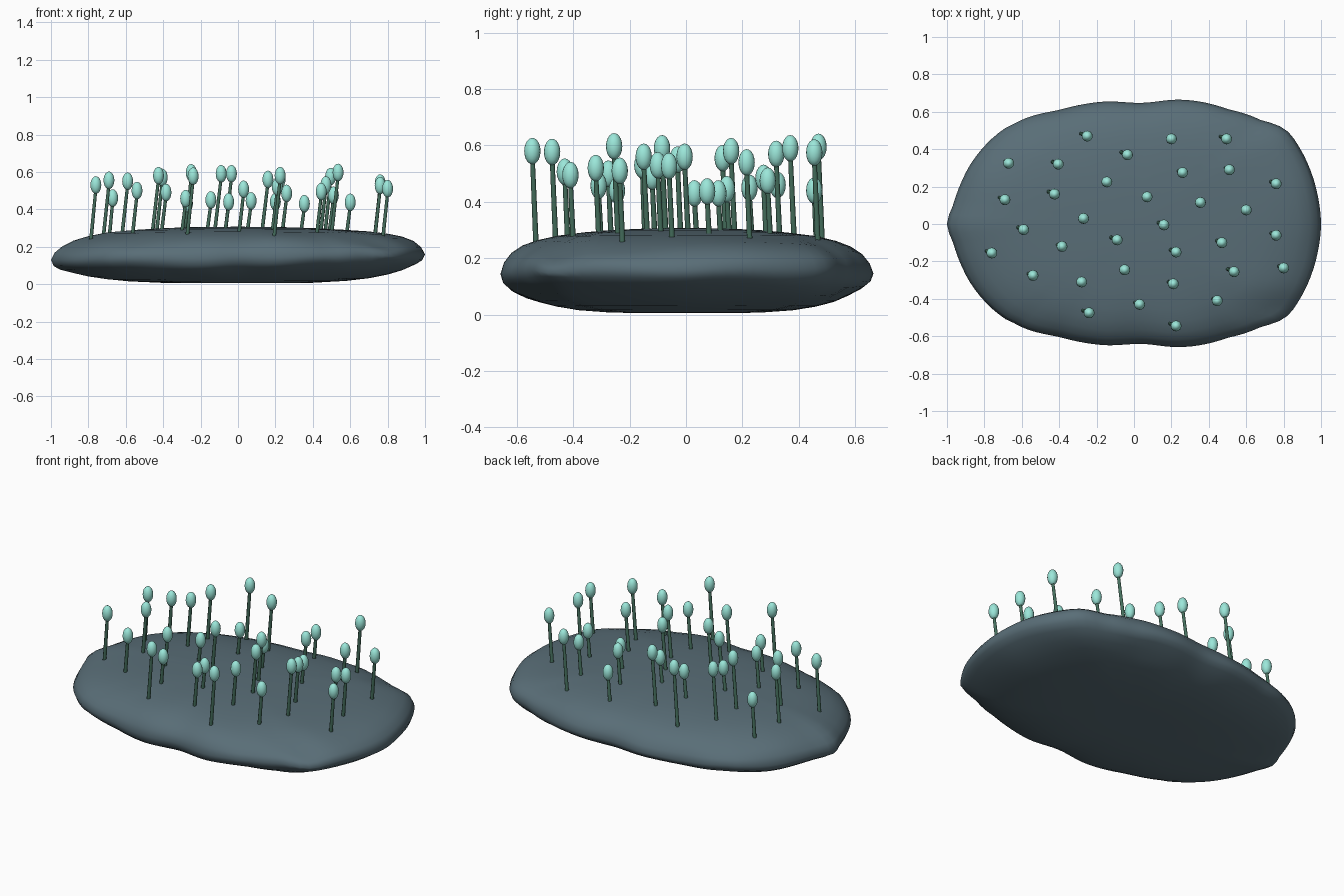
import bpy, bmesh, math
from mathutils import Vector, Matrix, noise

if "Cube" in bpy.data.objects:
    bpy.data.objects.remove(bpy.data.objects["Cube"])


def material(name, rgb):
    m = bpy.data.materials.new(name)
    m.diffuse_color = (*rgb, 1)
    m.use_nodes = True
    m.node_tree.nodes["Principled BSDF"].inputs["Base Color"].default_value = m.diffuse_color
    return m


def add_object(name, bm, mat):
    bmesh.ops.recalc_face_normals(bm, faces=bm.faces)
    me = bpy.data.meshes.new(name)
    bm.to_mesh(me)
    bm.free()
    me.materials.append(mat)
    ob = bpy.data.objects.new(name, me)
    bpy.context.collection.objects.link(ob)
    for p in me.polygons:
        p.use_smooth = True
    return ob


# Slab outline: back half, mirrored to the front
half = [(1, 0), (.985, .14), (.95, .27), (.89, .4), (.81, .505), (.68, .555), (.5, .615),
        (.28, .663), (.05, .648), (-.15, .655), (-.4, .61), (-.64, .535), (-.74, .475),
        (-.86, .34), (-.925, .22), (-.968, .1), (-1, 0)]
outline = half + [(x, -y * .99) for x, y in half[-2:0:-1]]
polar = [(math.atan2(y, x) % math.tau, math.hypot(x, y)) for x, y in outline]


def catmull(a, b, c, d, t):
    return b + .5 * t * (c - a + t * (2 * a - 5 * b + 4 * c - d + t * (3 * (b - c) + d - a)))


def rim(angle):
    angle %= math.tau
    n = len(polar)
    for i in range(n):
        a0 = polar[i][0]
        a1 = polar[i + 1][0] if i < n - 1 else math.tau
        if a0 <= angle <= a1:
            r = [polar[(i + k) % n][1] for k in (-1, 0, 1, 2)]
            return catmull(*r, (angle - a0) / (a1 - a0))
    return 1.0


# Slab section: fraction of outline against height
top = [(0, .307), (.2, .306), (.4, .300), (.55, .291), (.7, .277), (.8, .259), (.88, .238),
       (.94, .212), (.98, .182), (1, .145)]
bottom = [(.985, .112), (.95, .09), (.88, .066), (.8, .046), (.7, .029), (.58, .016),
          (.4, .007), (.2, .006), (0, .006)]


def surface(f, z, angle):
    """Point on the slab, with uneven stone lumps near the rim."""
    r = rim(angle) * f
    x, y = r * math.cos(angle), r * math.sin(angle)
    lump = noise.noise(Vector((x * 3, y * 3, z * 9 + 4)))
    z += .018 * math.cos(angle) * f ** 5 + .018 * lump * f ** 3 * (1 if z > .05 else .3)
    dent = math.exp(-((x - .76) / .14) ** 2 - ((y + .46) / .08) ** 2)
    z -= .03 * dent * (1 if z > .15 else 0)
    return Vector((x, y, max(z, 0)))


def top_height(x, y):
    angle = math.atan2(y, x)
    f = min(math.hypot(x, y) / rim(angle), 1)
    for (f0, z0), (f1, z1) in zip(top, top[1:]):
        if f <= f1:
            return surface(f, z0 + (z1 - z0) * (f - f0) / (f1 - f0), angle).z
    return .2


# Stone slab built from rings
SEG = 128
bm = bmesh.new()
rings = []
for f, z in (top + bottom)[1:-1]:
    rings.append([bm.verts.new(surface(f, z, math.tau * i / SEG)) for i in range(SEG)])
for a, b in zip(rings, rings[1:]):
    for i in range(SEG):
        j = (i + 1) % SEG
        bm.faces.new((a[i], b[i], b[j], a[j]))
for ring, z in ((rings[0], top[0][1]), (rings[-1], bottom[-1][1])):
    c = bm.verts.new((0, 0, z))
    for i in range(SEG):
        bm.faces.new((c, ring[i], ring[(i + 1) % SEG]))
add_object("stone_slab", bm, material("slate", (.10, .155, .185)))

# Bulb centres: x, y, z
bulbs = [
    (-.25, .47, .595), (-.035, .37, .59), (.2, .455, .44), (.495, .455, .575),
    (-.67, .325, .46), (-.405, .32, .57), (.26, .275, .485), (.51, .29, .475),
    (-.145, .225, .45), (.76, .215, .54), (-.69, .13, .555), (-.425, .16, .58),
    (.07, .145, .445), (.355, .115, .43), (.6, .075, .437), (-.27, .03, .43),
    (-.59, -.03, .55), (.16, -.005, .56), (.76, -.06, .527), (-.09, -.085, .59),
    (-.385, -.12, .49), (.47, -.1, .53), (-.76, -.155, .53), (.225, -.15, .56),
    (-.05, -.245, .44), (.8, -.235, .51), (.535, -.255, .597), (-.54, -.275, .5),
    (-.28, -.31, .457), (.21, -.32, .52), (.03, -.43, .507), (.445, -.41, .495),
    (-.24, -.475, .577), (.225, -.545, .58)]

# Leaning stems and egg-shaped bulbs
stems, heads = bmesh.new(), bmesh.new()
for x, y, z in bulbs:
    tip = Vector((x, y, z - .02))
    lean = .1 * (z - .26)
    bx, by = x - lean, y + lean * .4
    foot = Vector((bx, by, top_height(bx, by) - .012))
    d = tip - foot
    mat = Matrix.Translation((tip + foot) / 2) @ d.to_track_quat('Z', 'Y').to_matrix().to_4x4()
    bmesh.ops.create_cone(stems, cap_ends=True, segments=8, radius1=.0105, radius2=.009,
                          depth=d.length, matrix=mat)
    bmesh.ops.create_uvsphere(heads, u_segments=16, v_segments=10, radius=1,
                              matrix=Matrix.Translation((x, y, z)) @ Matrix.Diagonal((.029, .029, .047, 1)))
for ob in (add_object("stems", stems, material("stem_green", (.06, .16, .11))),
           add_object("bulbs", heads, material("pale_aqua", (.33, .80, .70)))):
    bpy.ops.object.select_all(action='DESELECT')
    ob.select_set(True)
    bpy.context.view_layer.objects.active = ob
    bpy.ops.object.shade_smooth_by_angle(angle=math.radians(50))
